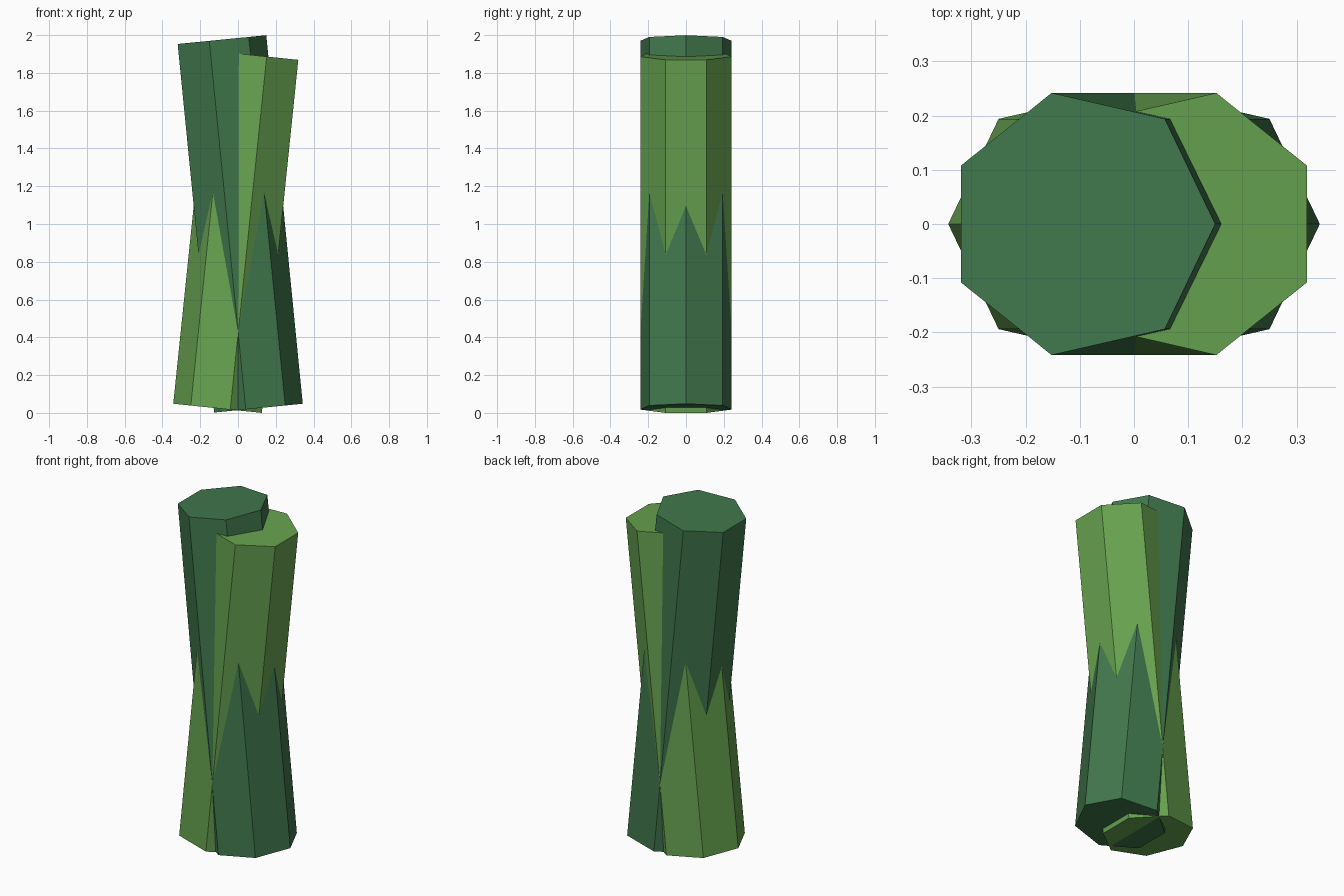
import bpy, bmesh, math
from mathutils import Vector, Matrix

cube = bpy.data.objects.get("Cube")
if cube:
    bpy.data.objects.remove(cube, do_unlink=True)

RADIUS, SIDES = 0.248, 7


def make_material(name, rgb):
    mat = bpy.data.materials.new(name)
    mat.use_nodes = True
    color = (*rgb, 1.0)
    mat.diffuse_color = color
    mat.node_tree.nodes["Principled BSDF"].inputs["Base Color"].default_value = color
    return mat


def make_stalk(name, side, low, high, mat):
    """Seven-sided stalk leaning across the centre, a corner edge facing its foot side."""
    foot = Vector((side * 0.096, 0, low))
    tip = Vector((side * -0.097, 0, high))
    axis = tip - foot
    lean = math.atan2(axis.x, axis.z)
    tilt = Matrix.Rotation(lean, 3, 'Y')
    bm = bmesh.new()
    rings = []
    for centre in (foot, tip):
        ring = []
        for i in range(SIDES):
            a = math.tau * i / SIDES
            corner = Vector((side * math.cos(a), math.sin(a), 0)) * RADIUS
            ring.append(bm.verts.new(centre + tilt @ corner))
        rings.append(ring)
    bottom, top = rings
    bm.faces.new(bottom)
    bm.faces.new(top)
    for i in range(SIDES):
        j = (i + 1) % SIDES
        bm.faces.new((bottom[i], bottom[j], top[j], top[i]))
    bmesh.ops.recalc_face_normals(bm, faces=bm.faces)
    mesh = bpy.data.meshes.new(name)
    bm.to_mesh(mesh)
    bm.free()
    mesh.materials.append(mat)
    obj = bpy.data.objects.new(name, mesh)
    bpy.context.collection.objects.link(obj)
    return obj


# Two crossed stalks, the dark one slightly taller
make_stalk("dark_stalk", 1, 0.024, 1.975, make_material("dark green", (0.052, 0.185, 0.073)))
make_stalk("light_stalk", -1, 0.023, 1.892, make_material("light green", (0.136, 0.365, 0.08)))
